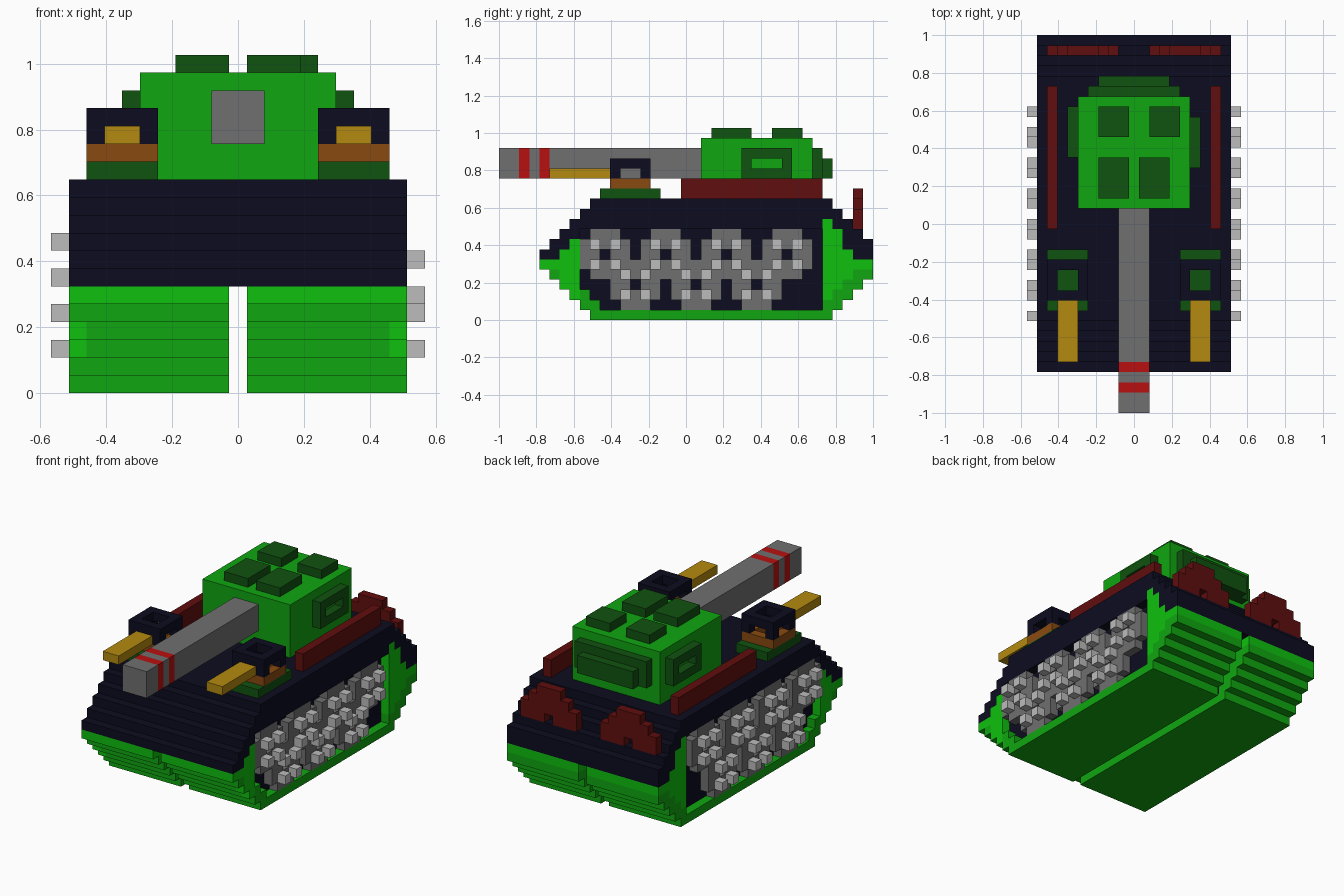
import bpy, bmesh
from mathutils import Vector

if "Cube" in bpy.data.objects:
    bpy.data.objects.remove(bpy.data.objects["Cube"])

U = 2 / 37  # block size; the grid is 21 x 37 x 19 blocks


def linear(c):
    c /= 255
    return c / 12.92 if c <= 0.04045 else ((c + 0.055) / 1.055) ** 2.4


def material(name, rgb):
    m = bpy.data.materials.new(name)
    col = [linear(c) for c in rgb] + [1]
    m.use_nodes = True
    m.diffuse_color = col
    m.node_tree.nodes["Principled BSDF"].inputs["Base Color"].default_value = col
    return m


GREEN = material("green", (16, 166, 16))
BRIGHT = material("bright green", (14, 192, 14))
DARK = material("dark green", (16, 82, 16))
NAVY = material("navy", (12, 12, 32))
RED = material("red", (184, 16, 16))
MAROON = material("maroon", (96, 14, 14))
GREY = material("grey", (112, 112, 112))
PALE = material("pale grey", (188, 188, 188))
GOLD = material("gold", (180, 138, 16))
BROWN = material("brown", (136, 74, 16))


def box(i0, i1, j0, j1, k0, k1):
    """Blocks from the first corner up to, not including, the second."""
    return {(i, j, k) for i in range(i0, i1) for j in range(j0, j1) for k in range(k0, k1)}


def mirror(cells):
    return {(20 - i, j, k) for i, j, k in cells}


def part(name, mat, cells):
    """Outer skin of a set of blocks, with flat areas merged."""
    bm = bmesh.new()
    for c in cells:
        centre = Vector((c[0] - 10, c[1] - 18, c[2] + 0.5))
        for axis in range(3):
            for s in (-1, 1):
                n = list(c)
                n[axis] += s
                if tuple(n) in cells:
                    continue
                quad = []
                for a, b in ((-.5, -.5), (.5, -.5), (.5, .5), (-.5, .5)):
                    v = Vector((0, 0, 0))
                    v[axis], v[(axis + 1) % 3], v[(axis + 2) % 3] = s / 2, a, b
                    quad.append(bm.verts.new((centre + v) * U))
                bm.faces.new(quad if s > 0 else quad[::-1])
    bmesh.ops.remove_doubles(bm, verts=bm.verts, dist=U / 100)
    bmesh.ops.dissolve_limit(bm, angle_limit=0.01, verts=bm.verts, edges=bm.edges)
    me = bpy.data.meshes.new(name)
    bm.to_mesh(me)
    bm.free()
    me.materials.append(mat)
    ob = bpy.data.objects.new(name, me)
    bpy.context.collection.objects.link(ob)


def pair(name, mat, cells):
    part("right_" + name, mat, cells)
    part("left_" + name, mat, mirror(cells))


# Stepped side outline, row by row
def row(i0, i1, k):
    return box(i0, i1, 9 - k if k < 6 else k - 2, min(37, 33 + k, 44 - k), k, k + 1)


def rows(i0, i1, k0, k1):
    return set().union(*(row(i0, i1, k) for k in range(k0, k1)))


# Side recesses holding the wheels, and the bright cheeks at their ends
core = box(1, 10, 8, 32, 3, 6) | box(1, 10, 9, 32, 2, 3) | box(1, 10, 10, 32, 1, 2)
outer = {c for c in core if c[0] == 1}
recess_right = outer | box(1, 2, 8, 32, 6, 10)
recess_left = mirror(outer | box(1, 2, 8, 32, 6, 9))
cheek_top = (box(1, 2, 32, 33, 6, 10) | box(1, 2, 33, 34, 6, 9) | box(1, 2, 34, 35, 6, 7)
             | box(1, 2, 7, 8, 6, 8) | box(1, 2, 6, 7, 6, 7))
cheek_low = (box(1, 2, 32, 33, 2, 5) | box(1, 2, 33, 34, 3, 5) | box(1, 2, 34, 35, 4, 5)
             | box(1, 2, 7, 8, 2, 5) | box(1, 2, 6, 7, 3, 5))
band = row(1, 10, 5) - core

# Hull, tracks
part("hull", NAVY, rows(1, 20, 6, 12) - recess_right - recess_left - cheek_top - mirror(cheek_top))
pair("track_core", NAVY, core - outer)
pair("track", GREEN, rows(1, 10, 0, 5) - core - cheek_low)
pair("track_cheek", BRIGHT, cheek_top | cheek_low | band)


# Wheels: rounded five-block rings in two staggered rows, with four studs each
def wheels(side, upper, flip):
    ring, studs = set(), set()
    for jc, kc in [(j, upper) for j in (10, 16, 22, 28)] + [(j, 3) for j in (13, 19, 25)]:
        ring |= box(1, 2, jc - 2, jc + 3, kc - 1, kc + 2) | box(1, 2, jc - 1, jc + 2, kc - 2, kc + 3)
    for jc, kc in [(j, upper) for j in (10, 16, 22, 28)] + [(j, 3) for j in (13, 19, 25)]:
        ring.discard((1, jc, kc))
        studs |= {(0, jc + a, kc + b) for a in (-1, 1) for b in (-1, 1)}
    part(side + "_wheels", GREY, flip(ring))
    part(side + "_wheel_studs", PALE, flip(studs))


wheels("right", 7, lambda c: c)
wheels("left", 6, mirror)

# Turret with hatches and armour plates
part("turret", GREEN, box(5, 16, 20, 31, 12, 18))
part("hatches", DARK, box(7, 10, 21, 25, 18, 19) | box(11, 14, 21, 25, 18, 19)
     | box(7, 10, 27, 30, 18, 19) | box(12, 15, 27, 30, 18, 19))
part("turret_left_frame", DARK, box(16, 17, 24, 29, 14, 17) - box(16, 17, 25, 28, 15, 16))
part("turret_right_frame", DARK, box(4, 5, 25, 30, 14, 17) - box(4, 5, 26, 29, 15, 16))
part("turret_back_plate", DARK, box(6, 15, 31, 32, 14, 17) | box(7, 14, 32, 33, 14, 16))

# Main barrel with two red bands
bands = box(9, 12, 2, 3, 14, 17) | box(9, 12, 4, 5, 14, 17)
part("barrel", GREY, box(9, 12, 0, 20, 14, 17) - bands)
part("barrel_bands", RED, bands)

# Small guns: plinth, ring, four-legged housing and barrel
well = box(3, 5, 12, 14, 12, 17)
pair("gun_plinth", DARK, box(2, 6, 10, 16, 12, 13))
pair("gun_ring", BROWN, box(2, 6, 11, 15, 13, 14) - well)
pair("gun_housing", NAVY, box(2, 6, 11, 15, 14, 16) - well
     - box(2, 6, 12, 14, 14, 15) - box(3, 5, 11, 15, 14, 15))
pair("gun_barrel", GOLD, box(3, 5, 5, 11, 14, 15))

# Deck rails and stepped rear guards
pair("rail", MAROON, box(2, 3, 18, 32, 12, 14))
pair("rear_guard", MAROON, (box(2, 9, 35, 36, 9, 11) | box(3, 8, 35, 36, 11, 12)
     | box(4, 7, 35, 36, 12, 13)) - box(5, 6, 35, 36, 9, 10))
